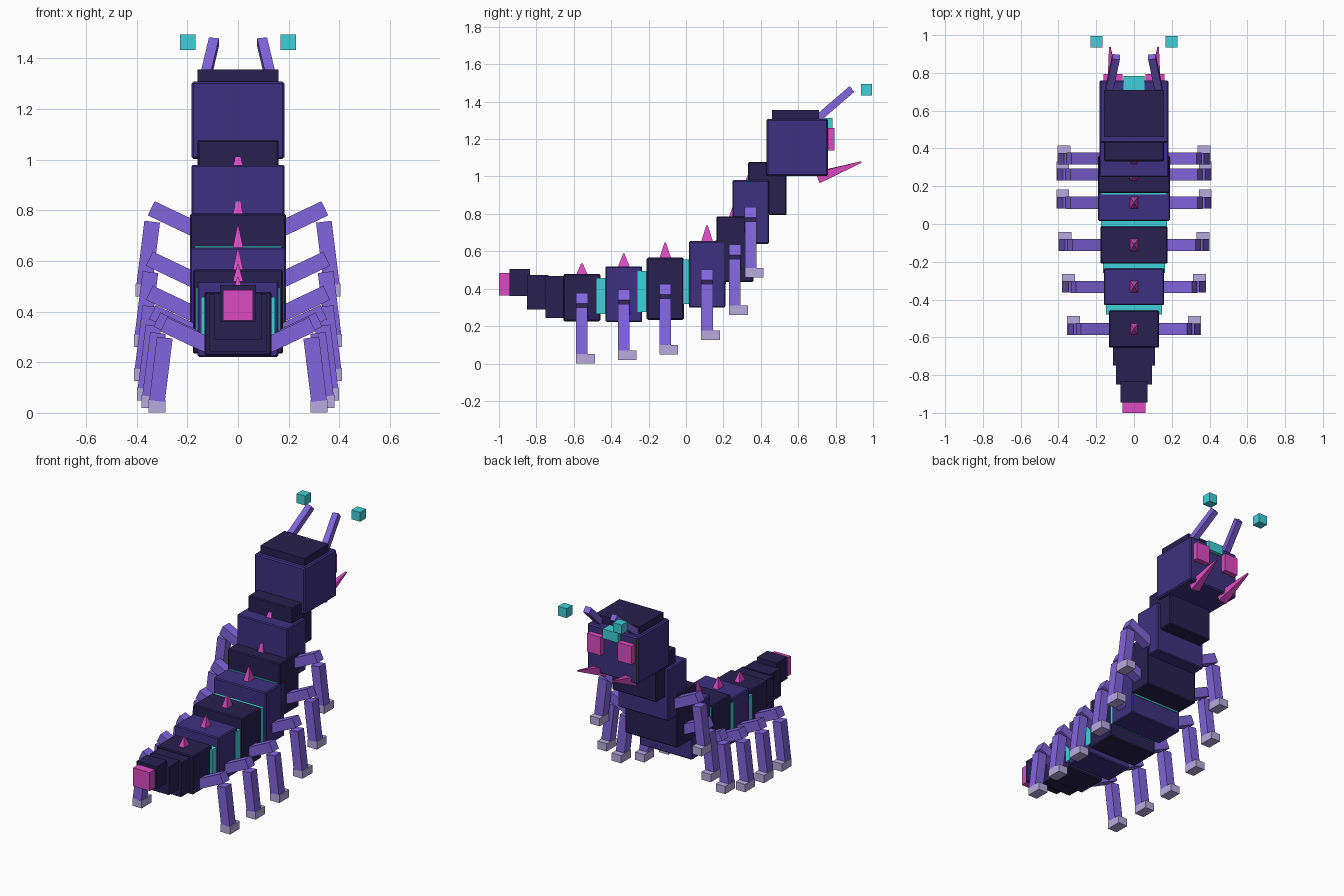
import bpy, math
from mathutils import Vector

if "Cube" in bpy.data.objects:
    bpy.data.objects.remove(bpy.data.objects["Cube"])


def material(name, rgb):
    m = bpy.data.materials.new(name)
    m.diffuse_color = (*rgb, 1)
    m.use_nodes = True
    m.node_tree.nodes["Principled BSDF"].inputs["Base Color"].default_value = m.diffuse_color
    return m


DARK = material("dark_shell", (0.021, 0.014, 0.08))
MID = material("indigo_shell", (0.048, 0.03, 0.216))
LEG = material("violet_limb", (0.22, 0.13, 0.72))
PINK = material("pink", (0.72, 0.07, 0.55))
CYAN = material("cyan", (0.053, 0.63, 0.70))
FOOT = material("pale_foot", (0.48, 0.41, 0.73))


def finish(ob, name, mat, bevel=0):
    ob.name = name
    ob.data.materials.append(mat)
    if bevel:
        b = ob.modifiers.new("bevel", "BEVEL")
        b.width, b.segments = bevel, 1
    return ob


def box(name, xs, ys, zs, mat, bevel=0):
    """Box from its ranges along each axis."""
    r = (xs, ys, zs)
    bpy.ops.mesh.primitive_cube_add(size=1, location=[(a + b) / 2 for a, b in r])
    ob = bpy.context.object
    ob.scale = [b - a for a, b in r]
    bpy.ops.object.transform_apply(location=False, rotation=False, scale=True)
    return finish(ob, name, mat, bevel)


def bar(name, p, q, wx, wy, mat):
    """Square bar from p to q."""
    p, q = Vector(p), Vector(q)
    bpy.ops.mesh.primitive_cube_add(size=1)
    ob = bpy.context.object
    ob.scale = (wx, wy, (q - p).length)
    bpy.ops.object.transform_apply(location=False, rotation=False, scale=True)
    d = q - p
    # tilt in one plane first so the bar does not twist
    ry = math.atan2(d.x, math.hypot(d.y, d.z))
    rx = -math.atan2(d.y, d.z)
    ob.rotation_euler = (Vector((0, 0, 1)).rotation_difference(d).to_euler()
                         if abs(ry) < 1e-6 or abs(rx) < 1e-6 else (rx, ry, 0))
    if abs(rx) > 1e-6 and abs(ry) > 1e-6:
        from mathutils import Matrix
        ob.rotation_euler = (Matrix.Rotation(rx, 3, 'X') @ Matrix.Rotation(ry, 3, 'Y')).to_euler()
    ob.location = (p + q) / 2
    return finish(ob, name, mat)


def spike(name, p, q, r1, r2, mat, sx=1):
    """Four-sided tapered spike with its base at p."""
    p, q = Vector(p), Vector(q)
    bpy.ops.mesh.primitive_cone_add(vertices=4, radius1=r1 * 1.414, radius2=r2 * 1.414,
                                    depth=(q - p).length, rotation=(0, 0, math.pi / 4))
    ob = bpy.context.object
    bpy.ops.object.transform_apply(location=False, rotation=True, scale=False)
    ob.scale.x = sx
    bpy.ops.object.transform_apply(location=False, rotation=False, scale=True)
    ob.rotation_euler = Vector((0, 0, 1)).rotation_difference(q - p).to_euler()
    ob.location = (p + q) / 2
    return finish(ob, name, mat)


def slab(name, hw, y0, y1, z0, z1, mat, bevel=0.006):
    return box(name, (-hw, hw), (y0, y1), (z0, z1), mat, bevel)


# tail
slab("tail_tip", 0.06, -1.0, -0.93, 0.365, 0.485, PINK, 0)
slab("tail_end", 0.072, -0.945, -0.835, 0.36, 0.505, DARK, 0)
slab("tail_middle", 0.094, -0.85, -0.735, 0.29, 0.473, DARK, 0)
slab("tail_base", 0.112, -0.75, -0.64, 0.243, 0.467, DARK, 0)

# body segments carrying legs: half width, y range, z range, shell, spike height
segments = [
    (0.133, -0.655, -0.458, 0.226, 0.478, DARK, 0.058),
    (0.160, -0.430, -0.235, 0.221, 0.520, MID, 0.067),
    (0.178, -0.210, -0.012, 0.234, 0.566, DARK, 0.080),
    (0.190, 0.015, 0.210, 0.299, 0.654, MID, 0.085),
    (0.190, 0.163, 0.360, 0.435, 0.787, DARK, 0.075),
    (0.183, 0.248, 0.444, 0.640, 0.980, MID, 0.050),
]
for i, (hw, y0, y1, z0, z1, mat, h) in enumerate(segments, 1):
    y, c = (y0 + y1) / 2, (z0 + z1) / 2
    slab(f"body_segment_{i}", hw, y0, y1, z0, z1, mat)
    spike(f"back_spike_{i}", (0, y, z1 - 0.01), (0, y, z1 + h), 0.034, 0.004, PINK, 0.66)
    for s, side in ((1, "right"), (-1, "left")):
        tag = f"{side}_{i}"
        bar("upper_leg_" + tag, (s * (hw - 0.04), y, c - 0.097), (s * (hw + 0.16), y, c - 0.002),
            0.062, 0.064, LEG)
        bar("lower_leg_" + tag, (s * (hw + 0.156), y, c - 0.055), (s * (hw + 0.187), y, c - 0.305),
            0.062, 0.062, LEG)
        x = s * (hw + 0.187)
        box("foot_" + tag, (x - 0.034, x + 0.034), (y - 0.031, y + 0.069),
            (c - 0.351, c - 0.300), FOOT)

# glowing joints between segments
slab("joint_1", 0.147, -0.48, -0.42, 0.265, 0.457, CYAN, 0)
slab("joint_2", 0.165, -0.26, -0.20, 0.275, 0.495, CYAN, 0)
slab("joint_3", 0.175, -0.03, 0.03, 0.318, 0.557, CYAN, 0)
slab("joint_4", 0.172, 0.155, 0.215, 0.425, 0.659, CYAN, 0)

# neck and head
slab("neck", 0.16, 0.332, 0.537, 0.793, 1.078, DARK)
slab("head", 0.183, 0.43, 0.76, 1.002, 1.308, MID, 0.008)
slab("head_plate", 0.16, 0.46, 0.71, 1.29, 1.356, DARK, 0)
slab("forehead_gem", 0.056, 0.69, 0.783, 1.25, 1.312, CYAN, 0)

# paired face parts
for s, side in ((1, "right"), (-1, "left")):
    box(f"{side}_eye", sorted((s * 0.062, s * 0.162)), (0.74, 0.795), (1.14, 1.26), PINK)
    spike(f"{side}_mandible", (s * 0.11, 0.705, 0.995), (s * 0.128, 0.937, 1.077), 0.031, 0.004, PINK)
    bar(f"{side}_antenna", (s * 0.135, 0.69, 1.298), (s * 0.095, 0.885, 1.466), 0.04, 0.04, LEG)
    box(f"{side}_antenna_tip", sorted((s * 0.168, s * 0.23)), (0.935, 0.995), (1.434, 1.495), CYAN)
